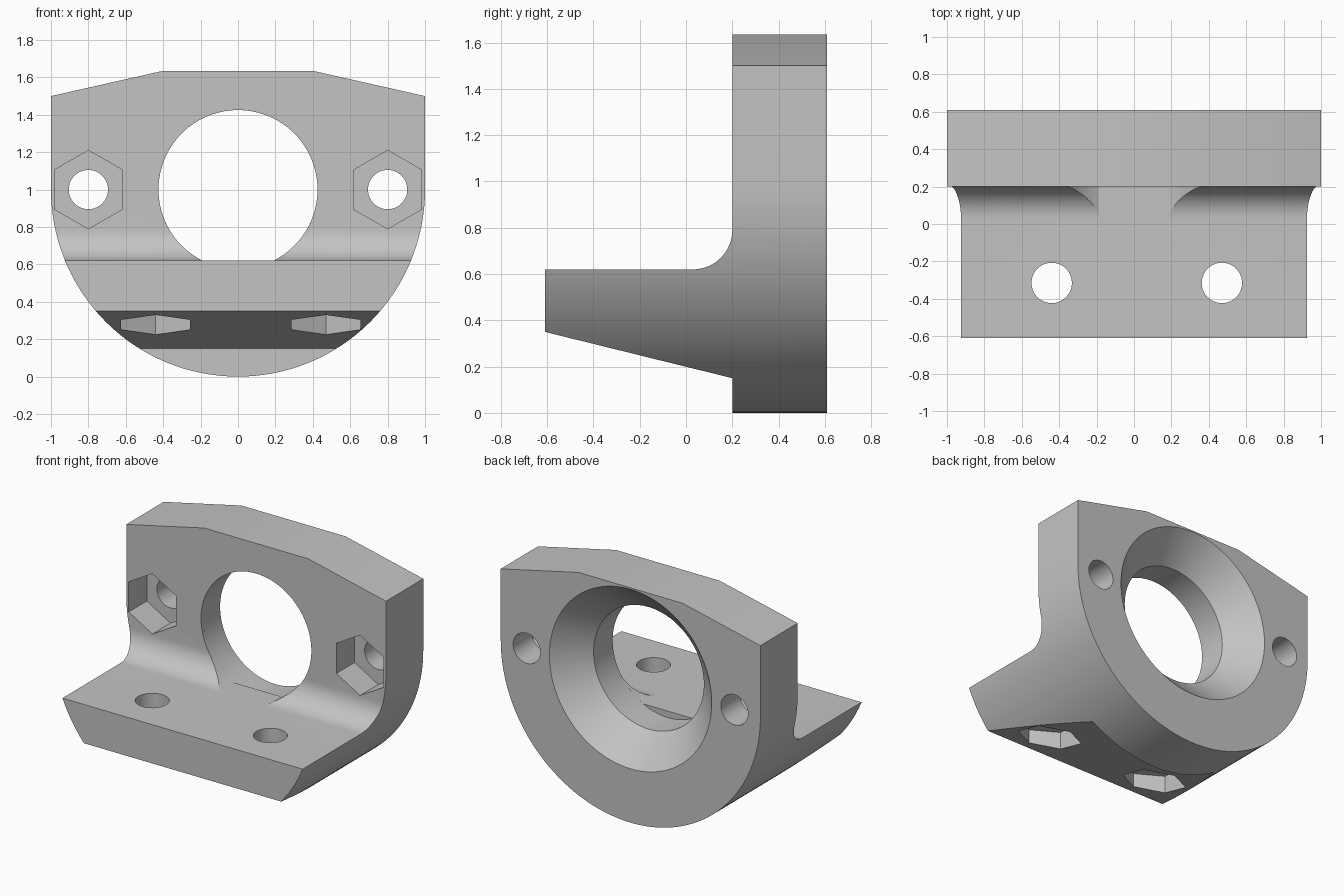
import bpy, bmesh, math
from mathutils import Vector

if "Cube" in bpy.data.objects:
    bpy.data.objects.remove(bpy.data.objects["Cube"])

R_BORE, Z_BORE, Z_TOP, Y_FACE, Y_BACK = 0.425, 1.0, 0.62, 0.2, 0.61

grey = bpy.data.materials.new("plain_grey")
grey.diffuse_color = (0.55, 0.55, 0.55, 1)
grey.use_nodes = True
grey.node_tree.nodes["Principled BSDF"].inputs["Base Color"].default_value = grey.diffuse_color


def prism(name, points, axis, start, end):
    """Extrude a closed 2D outline along the x, y or z axis."""
    place = {"x": lambda p, t: (t, p[0], p[1]),
             "y": lambda p, t: (p[0], t, p[1]),
             "z": lambda p, t: (p[0], p[1], t)}[axis]
    bm = bmesh.new()
    base = bm.faces.new([bm.verts.new(place(p, start)) for p in points])
    ext = bmesh.ops.extrude_face_region(bm, geom=[base])["geom"]
    move = Vector(place((0, 0), end - start))
    bmesh.ops.translate(bm, vec=move, verts=[v for v in ext if isinstance(v, bmesh.types.BMVert)])
    return finish(name, bm)


def finish(name, bm):
    bmesh.ops.recalc_face_normals(bm, faces=bm.faces)
    mesh = bpy.data.meshes.new(name)
    bm.to_mesh(mesh)
    bm.free()
    mesh.materials.append(grey)
    ob = bpy.data.objects.new(name, mesh)
    bpy.context.collection.objects.link(ob)
    return ob


def arc(cx, cy, r, a0, a1, n):
    """n + 1 points on an arc, angles in degrees."""
    angles = [math.radians(a0 + (a1 - a0) * i / n) for i in range(n + 1)]
    return [(cx + r * math.cos(a), cy + r * math.sin(a)) for a in angles]


def ring(cx, cy, r, n, turn=0):
    return arc(cx, cy, r, turn, turn + 360, n)[:-1]


def combine(target, tool, operation):
    mod = target.modifiers.new("cut", "BOOLEAN")
    mod.operation, mod.solver, mod.object = operation, "EXACT", tool
    bpy.context.view_layer.objects.active = target
    bpy.ops.object.modifier_apply(modifier=mod.name)
    bpy.data.objects.remove(tool, do_unlink=True)


# Bracket body: front outline crossed with the side profile
outline = arc(0, 1, 1, 180, 360, 64) + [(1, 1.5), (0.4, 1.635), (-0.4, 1.635), (-1, 1.5)]
body = prism("bracket", outline, "y", -0.9, 0.9)
fillet = 0.17
profile = [(Y_BACK, -0.2), (Y_BACK, 1.9), (Y_FACE, 1.9)]
profile += arc(Y_FACE - fillet, Z_TOP + fillet, fillet, 0, -90, 16)
profile += [(-0.61, Z_TOP), (-0.61, 0.35), (Y_FACE, 0.15), (Y_FACE, -0.2)]
combine(body, prism("side_profile", profile, "x", -1.3, 1.3), "INTERSECT")

# Main bore through the plate, widening to a cone at the back
bm = bmesh.new()
rings = [[bm.verts.new((x, y, z)) for x, z in ring(0, Z_BORE, r, 96)]
         for y, r in ((Y_FACE, R_BORE), (0.41, R_BORE), (Y_BACK + 0.05, 0.675))]
for a, b in zip(rings, rings[1:]):
    for i in range(96):
        j = (i + 1) % 96
        bm.faces.new((a[i], a[j], b[j], b[i]))
bm.faces.new(rings[0])
bm.faces.new(rings[-1])
combine(body, finish("bore_cutter", bm), "DIFFERENCE")

# Bore continued through the fillet, stopping at the shelf top
low = math.degrees(math.asin((Z_TOP - Z_BORE) / R_BORE))
combine(body, prism("fillet_cutter", arc(0, Z_BORE, R_BORE, low, 180 - low, 72),
                    "y", -0.02, Y_FACE + 0.02), "DIFFERENCE")

# Plate bolt holes with hexagonal nut pockets in front
for x in (-0.8, 0.8):
    combine(body, prism("bolt_cutter", ring(x, 1, 0.105, 40), "y", 0.1, 0.8), "DIFFERENCE")
    combine(body, prism("nut_cutter", ring(x, 1, 0.21, 6, 30), "y", 0.0, 0.4), "DIFFERENCE")

# Shelf bolt holes with hexagonal nut pockets below
for x in (-0.44, 0.47):
    combine(body, prism("bolt_cutter", ring(x, -0.315, 0.108, 40), "z", 0.0, 0.8), "DIFFERENCE")
    combine(body, prism("nut_cutter", ring(x, -0.315, 0.213, 6, 30), "z", 0.05, 0.43), "DIFFERENCE")

# Smooth curved walls, sharp edges kept
body.select_set(True)
bpy.context.view_layer.objects.active = body
bpy.ops.object.shade_smooth_by_angle(angle=math.radians(20))
